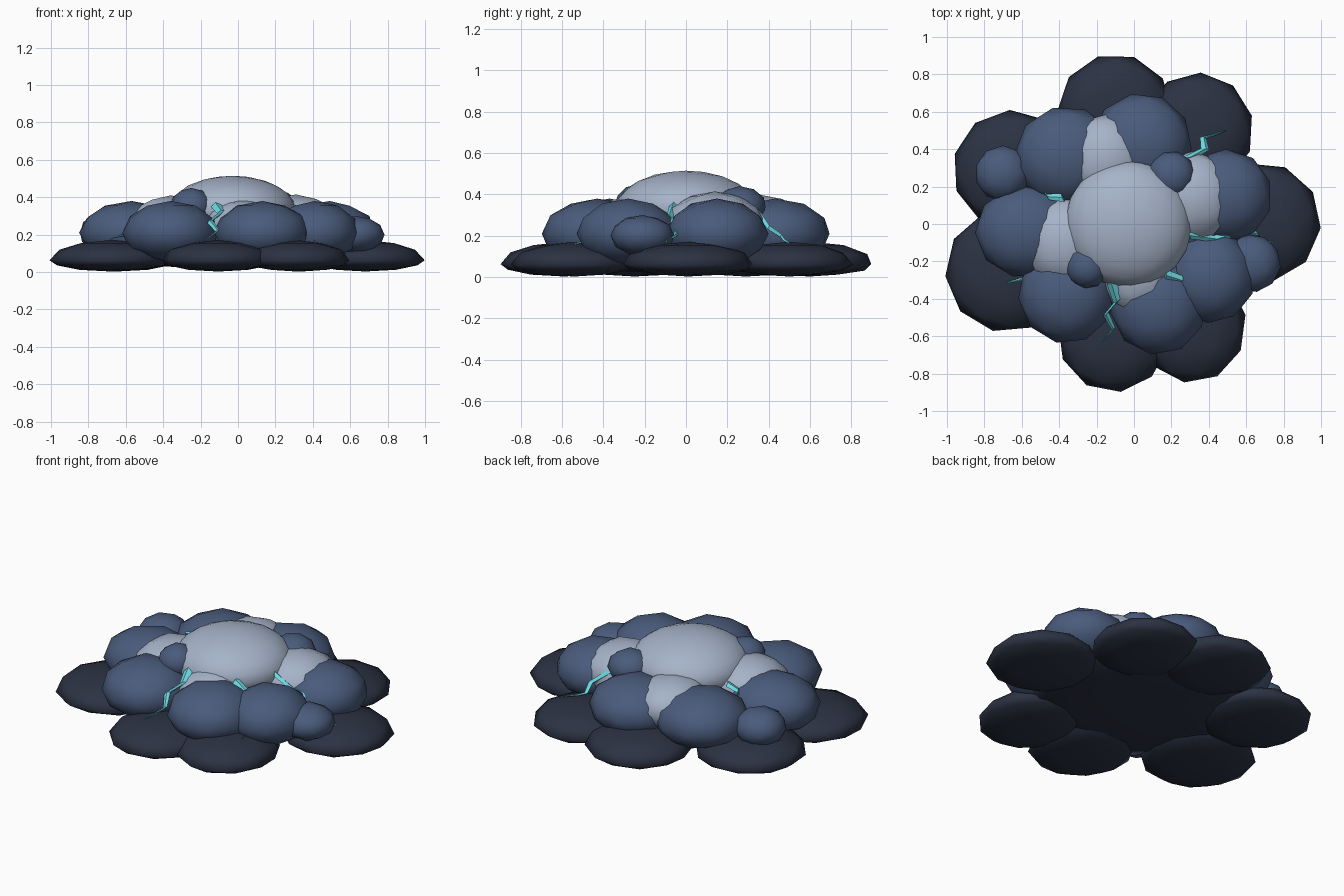
import bpy, bmesh
from mathutils import Vector, Matrix


def material(name, rgb):
    m = bpy.data.materials.new(name)
    m.diffuse_color = (*rgb, 1)
    return m


DARK = material("dark_slate", (0.024, 0.032, 0.055))
BLUE = material("storm_blue", (0.068, 0.105, 0.2))
PALE = material("pale_grey", (0.38, 0.45, 0.58))
CYAN = material("bolt_cyan", (0.15, 0.68, 0.75))


def finish(bm, name, mat, angle):
    bmesh.ops.recalc_face_normals(bm, faces=bm.faces)
    me = bpy.data.meshes.new(name)
    bm.to_mesh(me)
    bm.free()
    me.materials.append(mat)
    ob = bpy.data.objects.new(name, me)
    bpy.context.collection.objects.link(ob)
    for p in me.polygons:
        p.use_smooth = angle
    return ob


def puff(name, mat, x, y, z, rx, ry, up, down, turn=0.0, level=2):
    """Rounded cloud lump with separate heights above and below its widest level."""
    bm = bmesh.new()
    bmesh.ops.create_icosphere(bm, subdivisions=level, radius=1)
    bmesh.ops.rotate(bm, verts=bm.verts, matrix=Matrix.Rotation(turn, 3, 'Z'))
    for v in bm.verts:
        c = v.co
        v.co = (x + rx * c.x, y + ry * c.y, z + (up if c.z > 0 else down) * c.z)
    return finish(bm, name, mat, True)


def bolt(name, pts, width=0.022):
    """Tapering zigzag with a diamond cross-section."""
    pts = [Vector(p) for p in pts]
    d = (pts[-1] - pts[0]).normalized()
    side = d.cross(Vector((0, 0, 1))).normalized()
    up = side.cross(d)
    bm = bmesh.new()
    rings = []
    for i, p in enumerate(pts):
        w = width * (1 - 0.8 * i / (len(pts) - 1))
        along = d * w
        rings.append([bm.verts.new(p + o) for o in
                      (side * w + along, up * w * 0.7, -side * w - along, -up * w * 0.7)])
    for a, b in zip(rings, rings[1:]):
        for k in range(4):
            bm.faces.new((a[k], a[(k + 1) % 4], b[(k + 1) % 4], b[k]))
    bm.faces.new(rings[0])
    bm.faces.new(rings[-1])
    return finish(bm, name, CYAN, False)


# Dark, flattened base lumps around a central underside
base = [(-0.10, 0.60, 0.31, 0.31), (0.34, 0.50, 0.30, 0.31), (0.68, 0.01, 0.32, 0.32),
        (0.31, -0.54, 0.29, 0.31), (-0.11, -0.59, 0.30, 0.31), (-0.68, -0.25, 0.33, 0.33),
        (-0.65, 0.29, 0.32, 0.32)]
for i, (x, y, rx, ry) in enumerate(base):
    puff(f"base_lump_{i + 1}", DARK, x, y, 0.063, rx, ry, 0.108, 0.06, 0.3 + i * 0.9)
puff("base_core", DARK, -0.02, 0, 0.07, 0.62, 0.60, 0.12, 0.05)

# Blue middle lumps
middle = [(0.04, 0.43, 0.27, 0.27), (-0.36, 0.36, 0.28, 0.27), (-0.57, -0.04, 0.28, 0.25),
          (-0.36, -0.37, 0.26, 0.27), (0.13, -0.43, 0.26, 0.27), (0.41, -0.28, 0.24, 0.25),
          (0.49, 0.15, 0.25, 0.25)]
for i, (x, y, rx, ry) in enumerate(middle):
    puff(f"middle_lump_{i + 1}", BLUE, x, y, 0.21, rx, ry, 0.17, 0.16, 0.2 + i * 0.7)

# Small blue lumps, outer pair then upper pair
for i, (x, y, z, r, h) in enumerate([(-0.70, 0.27, 0.21, 0.15, 0.11),
                                     (0.63, -0.21, 0.20, 0.155, 0.10),
                                     (0.20, 0.26, 0.34, 0.13, 0.10),
                                     (-0.25, -0.23, 0.35, 0.115, 0.10)]):
    puff(f"small_lump_{i + 1}", BLUE, x, y, z, r, r, h, h, i * 0.8)

# Pale crown and the pale lumps around it
puff("crown", PALE, -0.03, 0.0, 0.33, 0.34, 0.34, 0.185, 0.15, 0.2, 3)
for i, (x, y, rx, ry, top) in enumerate([(-0.36, -0.10, 0.24, 0.25, 0.41),
                                         (0.31, 0.14, 0.25, 0.25, 0.415),
                                         (-0.15, 0.35, 0.22, 0.24, 0.40),
                                         (0.02, -0.27, 0.20, 0.22, 0.39)]):
    puff(f"pale_lump_{i + 1}", PALE, x, y, 0.25, rx, ry, top - 0.25, 0.14, i * 0.6)

# Lightning bolts in the gaps between lumps
bolt("front_bolt", [(-0.12, -0.31, 0.36), (-0.09, -0.41, 0.32), (-0.15, -0.48, 0.27),
                    (-0.11, -0.56, 0.22), (-0.18, -0.645, 0.165)])
bolt("back_right_bolt", [(0.29, 0.35, 0.31), (0.38, 0.40, 0.24), (0.37, 0.46, 0.20),
                         (0.42, 0.475, 0.18), (0.49, 0.50, 0.165)])
bolt("back_left_bolt", [(-0.38, 0.14, 0.34), (-0.46, 0.145, 0.32), (-0.48, 0.17, 0.28),
                        (-0.55, 0.20, 0.25)], 0.018)
bolt("left_bolt", [(-0.45, -0.24, 0.28), (-0.54, -0.30, 0.24), (-0.60, -0.295, 0.20),
                   (-0.68, -0.315, 0.18)], 0.02)
bolt("right_bolt", [(0.29, -0.06, 0.35), (0.44, -0.08, 0.29), (0.56, -0.04, 0.25),
                    (0.66, -0.05, 0.20), (0.69, -0.09, 0.18), (0.75, -0.10, 0.165)], 0.02)
bolt("front_right_bolt", [(0.17, -0.27, 0.35), (0.26, -0.30, 0.32), (0.33, -0.40, 0.26),
                          (0.36, -0.47, 0.21), (0.41, -0.50, 0.17), (0.41, -0.54, 0.16)], 0.02)
